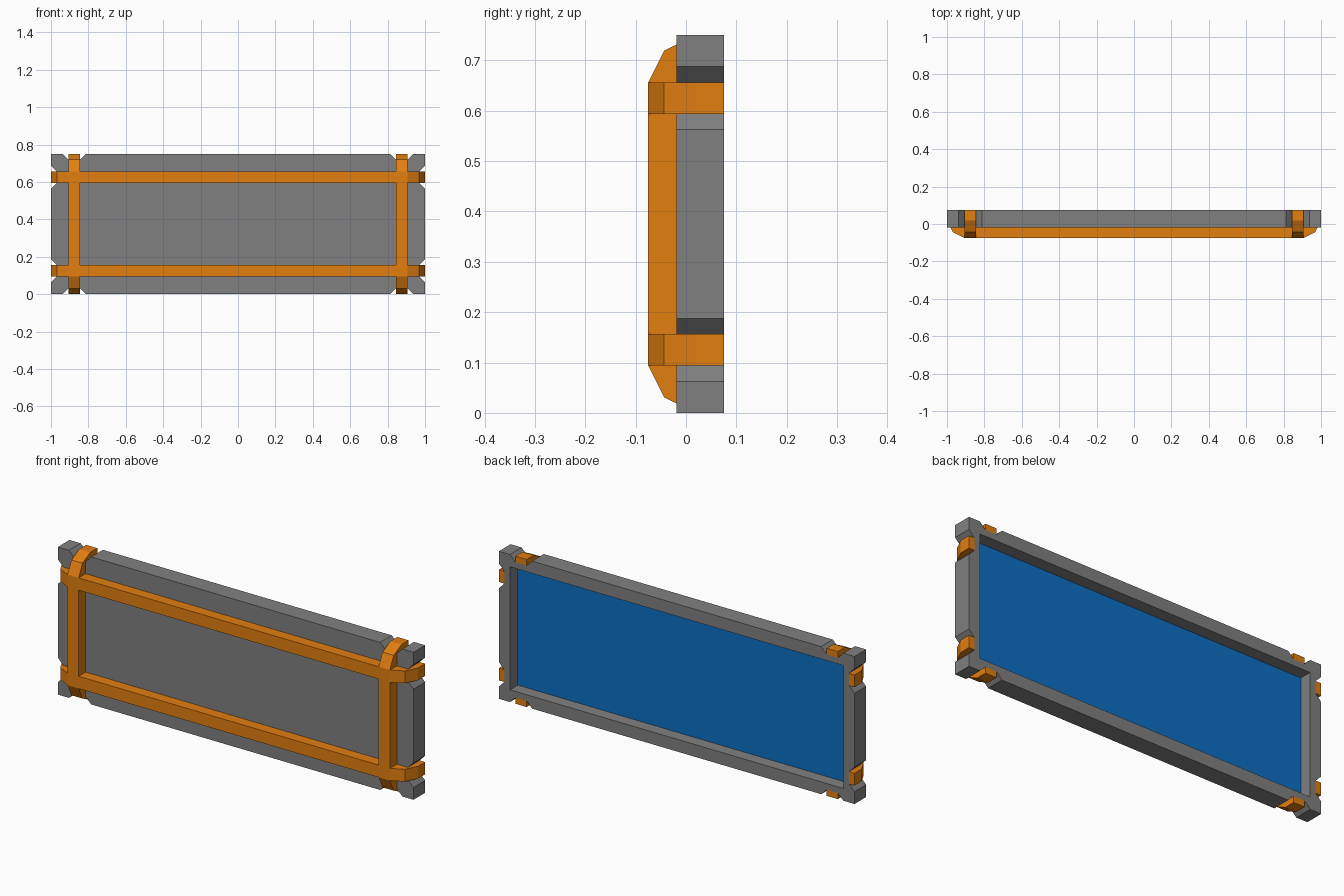
import bpy
import bmesh
from mathutils import Vector

U = 1 / 32                      # design module
HALF_W, HALF_H = 1.0, 0.375     # frame half sizes
FRONT, BACK = -3 * U + 0.075, 0.075
STRAP_FRONT = -0.075
INSET = 4 * U                   # strap centre line from the outer edge

cube = bpy.data.objects.get("Cube")
if cube:
    bpy.data.objects.remove(cube, do_unlink=True)


def material(name, colour):
    mat = bpy.data.materials.new(name)
    mat.use_nodes = True
    mat.diffuse_color = (*colour, 1)
    mat.node_tree.nodes["Principled BSDF"].inputs["Base Color"].default_value = (*colour, 1)
    return mat


grey = material("frame grey", (0.216, 0.216, 0.216))
orange = material("strap orange", (0.76, 0.21, 0.005))
blue = material("back blue", (0.004, 0.16, 0.55))


def prism(name, loops, place, depth, mats):
    """Fill closed 2D loops (outline, then holes) and extrude them by depth."""
    bm = bmesh.new()
    edges = []
    for loop in loops:
        verts = [bm.verts.new(place(a, b)) for a, b in loop]
        edges += [bm.edges.new((v, verts[i - 1])) for i, v in enumerate(verts)]
    bmesh.ops.triangle_fill(bm, edges=edges, use_beauty=True)
    bmesh.ops.dissolve_limit(bm, angle_limit=0.01, verts=[], edges=bm.edges[:])
    grown = bmesh.ops.extrude_face_region(bm, geom=bm.faces[:], use_keep_orig=True)
    moved = [g for g in grown["geom"] if isinstance(g, bmesh.types.BMVert)]
    bmesh.ops.translate(bm, verts=moved, vec=Vector(depth))
    bmesh.ops.recalc_face_normals(bm, faces=bm.faces[:])
    mesh = bpy.data.meshes.new(name)
    bm.to_mesh(mesh)
    bm.free()
    for mat in mats:
        mesh.materials.append(mat)
    obj = bpy.data.objects.new(name, mesh)
    bpy.context.collection.objects.link(obj)
    return obj


def rectangle(a, b):
    return [(-a, -b), (a, -b), (a, b), (-a, b)]


def notched_outline():
    """Rectangle with a sloped notch near both ends of every side."""
    points = []
    corners = [Vector(c) for c in rectangle(HALF_W, HALF_H)]
    for i, start in enumerate(corners):
        end = corners[(i + 1) % 4]
        along = (end - start).normalized()
        inward = Vector((-along.y, along.x))
        length = (end - start).length
        points.append(start)
        for centre in (INSET, length - INSET):
            for offset, sink in ((-2, 0), (-1, 1), (1, 1), (2, 0)):
                points.append(start + along * (centre + offset * U) + inward * sink * U)
    return points


def upright(y):
    return lambda a, b: (a, y, b + HALF_H)


# Frame with strap notches and a rectangular opening
opening = rectangle(HALF_W - 2 * U, HALF_H - 2 * U)
prism("frame", [notched_outline(), opening], upright(FRONT), (0, BACK - FRONT, 0), [grey])

# Panel flush with the front, blue on the recessed back
panel = prism("panel", [opening], upright(FRONT), (0, U, 0), [grey, blue])
for face in panel.data.polygons:
    face.material_index = 1 if face.normal.y > 0.5 else 0


# Straps: flat across the front, bent around the edges into the notches
def strap_profile(half):
    side = [(half - 3 * U, STRAP_FRONT), (half - U, STRAP_FRONT + U),
            (half, STRAP_FRONT + 3 * U), (half, BACK),
            (half - U, BACK), (half - U, FRONT)]
    return side + [(-a, y) for a, y in reversed(side)]


for label, sign in (("lower", -1), ("upper", 1)):
    z = HALF_H + sign * (HALF_H - INSET) - U
    prism(label + "_strap", [strap_profile(HALF_W)],
          lambda a, y: (a, y, z), (0, 0, 2 * U), [orange])

for label, sign in (("right", -1), ("left", 1)):
    x = sign * (HALF_W - INSET) - U
    prism(label + "_strap", [strap_profile(HALF_H)],
          lambda a, y: (x, y, a + HALF_H), (2 * U, 0, 0), [orange])
